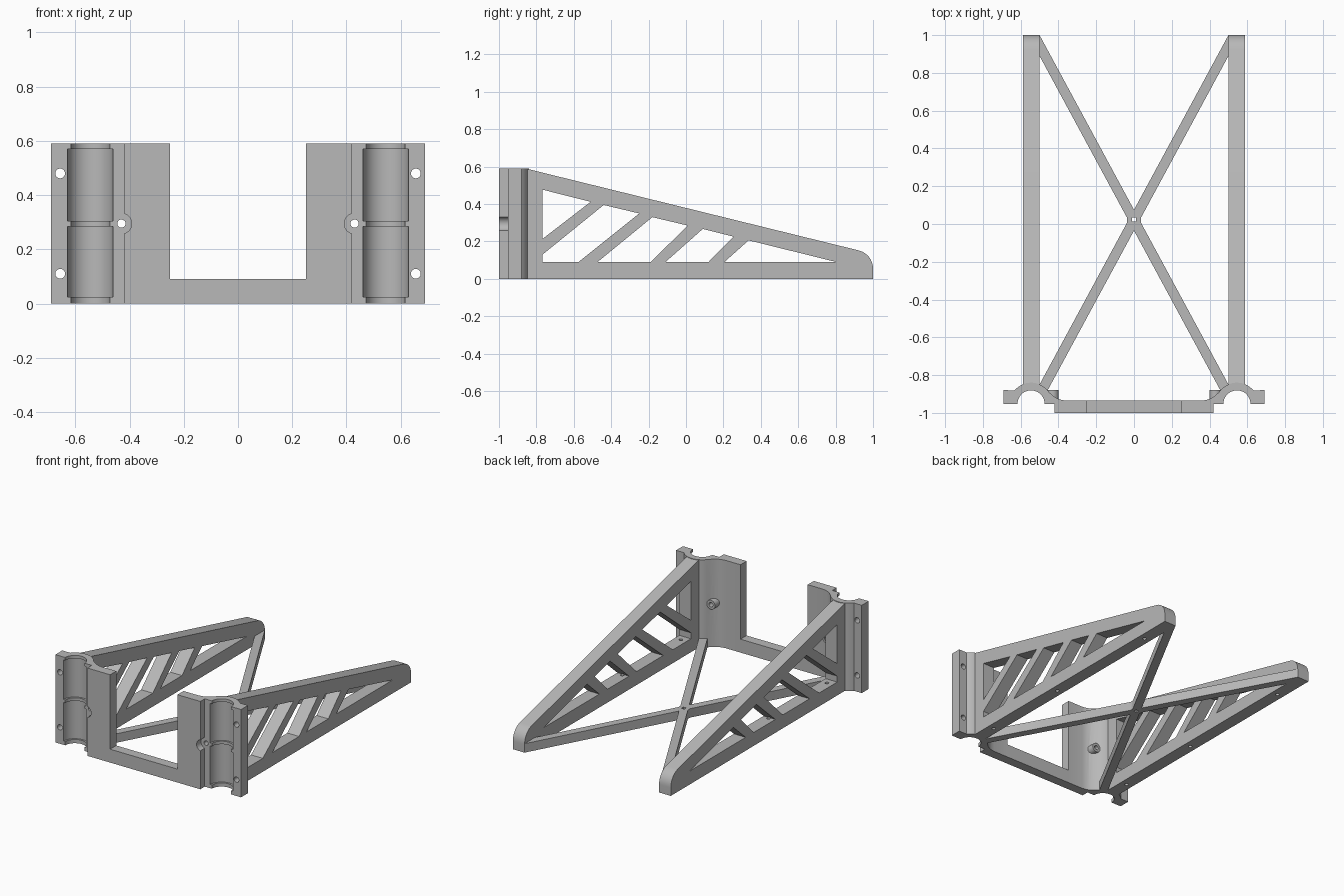
import bpy, bmesh
from math import sin, cos, radians
from mathutils import Vector

cube = bpy.data.objects.get("Cube")
if cube:
    bpy.data.objects.remove(cube, do_unlink=True)

grey = bpy.data.materials.new("plain grey")
grey.use_nodes = True
COLOUR = (0.48, 0.48, 0.48, 1)
grey.diffuse_color = COLOUR
grey.node_tree.nodes["Principled BSDF"].inputs["Base Color"].default_value = COLOUR


def prism(name, pts, axis, lo, hi):
    """Extrude a closed outline along an axis; outline uses the other two axes in order."""
    bm = bmesh.new()
    verts = []
    for p in pts:
        co = list(p)
        co.insert(axis, lo)
        verts.append(bm.verts.new(co))
    face = bm.faces.new(verts)
    new = bmesh.ops.extrude_face_region(bm, geom=[face])["geom"]
    shift = Vector((0, 0, 0))
    shift[axis] = hi - lo
    bmesh.ops.translate(bm, vec=shift, verts=[g for g in new if isinstance(g, bmesh.types.BMVert)])
    bmesh.ops.recalc_face_normals(bm, faces=bm.faces)
    mesh = bpy.data.meshes.new(name)
    bm.to_mesh(mesh)
    bm.free()
    mesh.materials.append(grey)
    ob = bpy.data.objects.new(name, mesh)
    bpy.context.collection.objects.link(ob)
    return ob


def arc(cx, cy, r, a, b, n):
    return [(cx + r * cos(radians(a + (b - a) * i / n)),
             cy + r * sin(radians(a + (b - a) * i / n))) for i in range(n + 1)]


def rod(cx, cy, r, axis, lo, hi, n=32):
    return prism("rod", arc(cx, cy, r, 0, 360, n)[:-1], axis, lo, hi)


def rect(a, b, c, d):
    return [(a, c), (b, c), (b, d), (a, d)]


def apply(ob, mod):
    with bpy.context.temp_override(object=ob, active_object=ob, selected_objects=[ob]):
        bpy.ops.object.modifier_apply(modifier=mod.name)


def combine(ob, others, operation="DIFFERENCE"):
    for other in others:
        mod = ob.modifiers.new("combine", "BOOLEAN")
        mod.operation, mod.solver, mod.object = operation, "EXACT", other
        apply(ob, mod)
        bpy.data.objects.remove(other, do_unlink=True)


def mirror(ob):
    apply(ob, ob.modifiers.new("mirror", "MIRROR"))


TOP = 0.59
PX, PY = 0.545, -0.953      # axis of the half-pipe socket

# Socket bracket: front plate, half-pipe, side flange and filleted back
outline = [(0.25, -1), (0.42, -1), (0.42, PY)]
outline += arc(PX, PY, 0.072, 180, 0, 24)
outline += [(0.69, PY), (0.69, -0.88)]
outline += arc(PX, PY, 0.113, 40, 137, 16)
outline += [(0.447, -0.893), (0.428, -0.91), (0.408, -0.923), (0.385, -0.931), (0.36, -0.935), (0.25, -0.935)]
bracket = prism("socket_brackets", outline, 2, 0, TOP)
combine(bracket, [rod(0.43, 0.295, 0.031, 1, -0.94, -0.878)], "UNION")
cuts = [rod(PX, PY, 0.084, 2, lo, hi, 48) for lo, hi in ((0.025, 0.285), (0.305, 0.57))]
cuts += [rod(0.43, 0.295, 0.038, 1, -1.1, PY), rod(0.43, 0.295, 0.015, 1, -1.1, -0.8)]
cuts += [rod(0.656, z, 0.018, 1, -1.1, -0.8) for z in (0.11, 0.48)]
combine(bracket, cuts)
mirror(bracket)

# Low rail between the brackets
rail = prism("front_rail", rect(-0.25, 0.25, -1, -0.935), 2, 0, 0.09)

# Tapered truss arms with slanted openings
side = [(-0.857, 0), (1, 0)] + arc(0.9, 0.055, 0.1, 0, 76, 8) + [(-0.84, 0.586), (-0.857, TOP)]
arm = prism("truss_arms", side, 0, 0.5, 0.587)
openings = [
    [(-0.767, 0.477), (-0.51, 0.412), (-0.767, 0.214)],
    [(-0.767, 0.13), (-0.44, 0.395), (-0.25, 0.35), (-0.575, 0.09), (-0.767, 0.09)],
    [(-0.473, 0.09), (-0.18, 0.33), (0.01, 0.285), (-0.19, 0.09)],
    [(-0.11, 0.09), (0.09, 0.267), (0.255, 0.226), (0.12, 0.09)],
    [(0.205, 0.09), (0.335, 0.206), (0.805, 0.09)],
]
cuts = [prism("opening", o, 0, 0.4, 0.7) for o in openings]
cuts += [rod(0.543, y, 0.012, 2, -0.1, 0.1, 16) for y in (-0.72, -0.1, 0.75)]
combine(arm, cuts)
mirror(arm)

# Crossed floor braces with a pierced hub
BRACE = 0.06
bar = [(0.5, 1), (0.503, 1), (0.503, 0.895), (-0.465, -0.895), (-0.505, -0.859)]
brace = prism("cross_brace", bar, 2, 0, BRACE)
other = prism("brace", [(-x, y) for x, y in bar], 2, 0, BRACE)
hub = prism("hub", rect(-0.036, 0.036, -0.012, 0.058), 2, 0, BRACE)
combine(brace, [other, hub], "UNION")
combine(brace, [prism("hole", rect(-0.011, 0.011, 0.012, 0.034), 2, -0.1, 0.2)])

# Smooth the curved walls, keep the corners crisp
for ob in (bracket, rail, arm, brace):
    bpy.ops.object.select_all(action="DESELECT")
    ob.select_set(True)
    bpy.context.view_layer.objects.active = ob
    bpy.ops.object.shade_smooth_by_angle(angle=radians(30))
